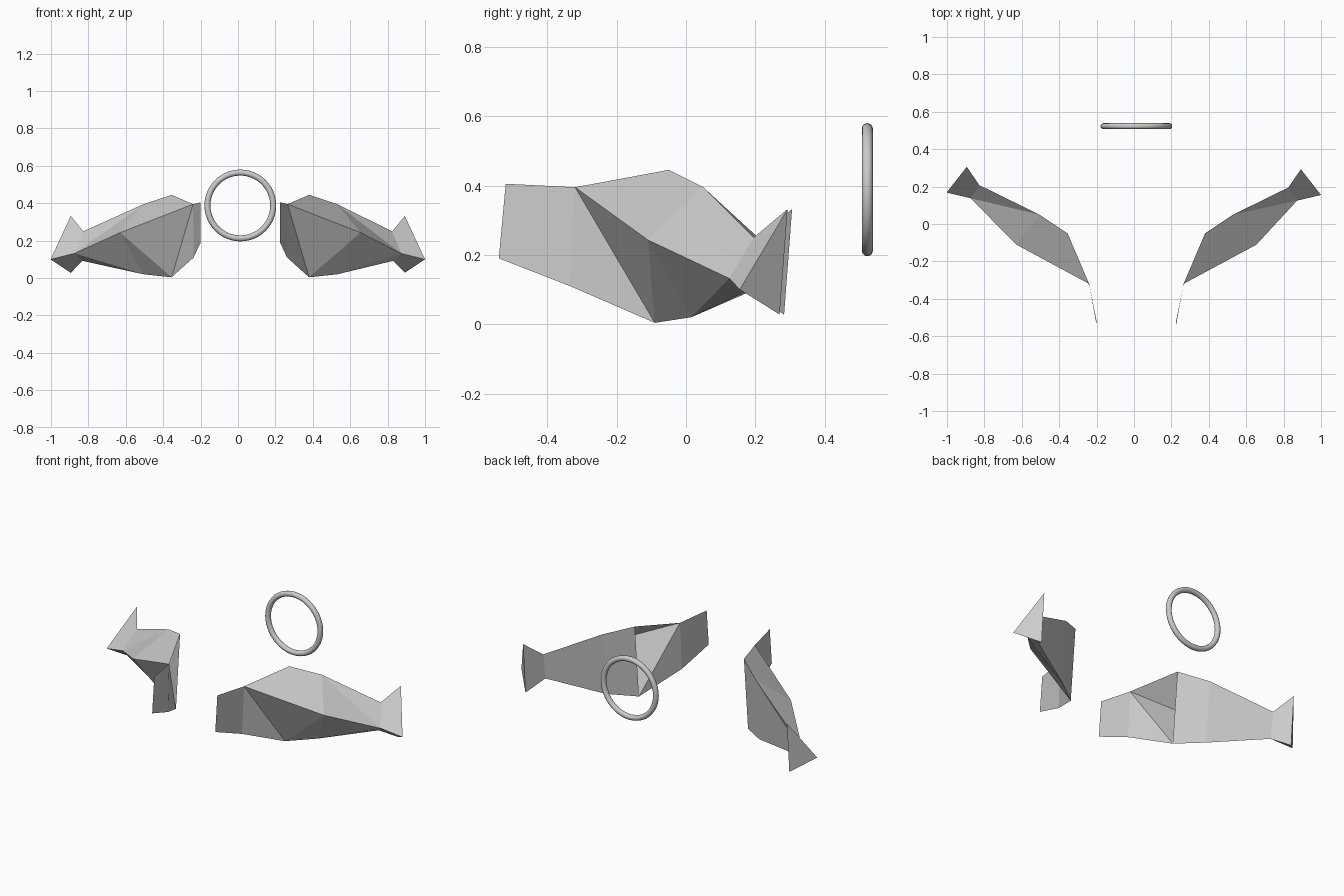
import bpy
import bmesh
import math

if "Cube" in bpy.data.objects:
    bpy.data.objects.remove(bpy.data.objects["Cube"])

CENTRE_X = 0.0125

grey = bpy.data.materials.new("light_grey")
grey.diffuse_color = (0.6, 0.6, 0.6, 1)
grey.use_nodes = True
grey.node_tree.nodes["Principled BSDF"].inputs["Base Color"].default_value = grey.diffuse_color

# Corner points of one side pod (right-hand side)
BODY = {
    "front_top": (0.225, -0.52, 0.405), "front_low": (0.225, -0.54, 0.19),
    "neck_top": (0.265, -0.32, 0.395), "neck_low": (0.262, -0.335, 0.11),
    "keel": (0.38, -0.09, 0.004), "keel_back": (0.53, 0.015, 0.02),
    "crest": (0.38, -0.05, 0.445), "crest_back": (0.53, 0.05, 0.395),
    "belly": (0.655, -0.11, 0.243),
}
TAIL = {
    "root_top": (0.825, 0.195, 0.25), "root_low": (0.83, 0.168, 0.092),
    "root_side": (0.872, 0.125, 0.132),
    "fin_top": (0.892, 0.293, 0.332), "fin_low": (0.892, 0.27, 0.028),
    "fin_tip": (1.0, 0.155, 0.10),
}
FACES = [
    # front blade
    ("front_top", "front_low", "neck_low", "neck_top"),
    ("neck_top", "neck_low", "keel"),
    # outer underside
    ("neck_top", "keel", "belly"),
    ("belly", "keel", "keel_back"),
    ("belly", "keel_back", "root_side"),
    ("keel_back", "root_low", "root_side"),
    # upper side
    ("neck_top", "belly", "crest"),
    ("crest", "belly", "crest_back"),
    ("crest_back", "belly", "root_side"),
    ("crest_back", "root_side", "root_top"),
    # inner wall
    ("crest", "crest_back", "keel_back", "keel"),
    ("crest_back", "root_top", "root_low", "keel_back"),
    # tail fin
    ("root_top", "root_side", "fin_tip", "fin_top"),
    ("root_side", "root_low", "fin_low", "fin_tip"),
    ("root_top", "fin_top", "fin_low", "root_low"),
    ("fin_top", "fin_tip", "fin_low"),
]


def make_pod(name, mirrored):
    """Open faceted shell; the left tail sits slightly further out and back."""
    bm = bmesh.new()
    verts = {}
    for group, dx, dy in ((BODY, 0, 0), (TAIL, 0.027, 0.013)):
        for key, (x, y, z) in group.items():
            if mirrored:
                x, y = 2 * CENTRE_X - (x + dx), y + dy
            verts[key] = bm.verts.new((x, y, z))
    for face in FACES:
        order = reversed(face) if mirrored else face
        bm.faces.new([verts[k] for k in order])
    mesh = bpy.data.meshes.new(name)
    bm.to_mesh(mesh)
    bm.free()
    mesh.materials.append(grey)
    bpy.context.collection.objects.link(bpy.data.objects.new(name, mesh))


make_pod("right_pod", False)
make_pod("left_pod", True)

# Upright ring behind the pods
bpy.ops.mesh.primitive_torus_add(
    major_segments=48, minor_segments=12, major_radius=0.176, minor_radius=0.016,
    location=(CENTRE_X, 0.523, 0.388), rotation=(math.pi / 2, 0, 0))
ring = bpy.context.object
ring.name = "ring"
ring.data.materials.append(grey)
bpy.ops.object.shade_smooth()
